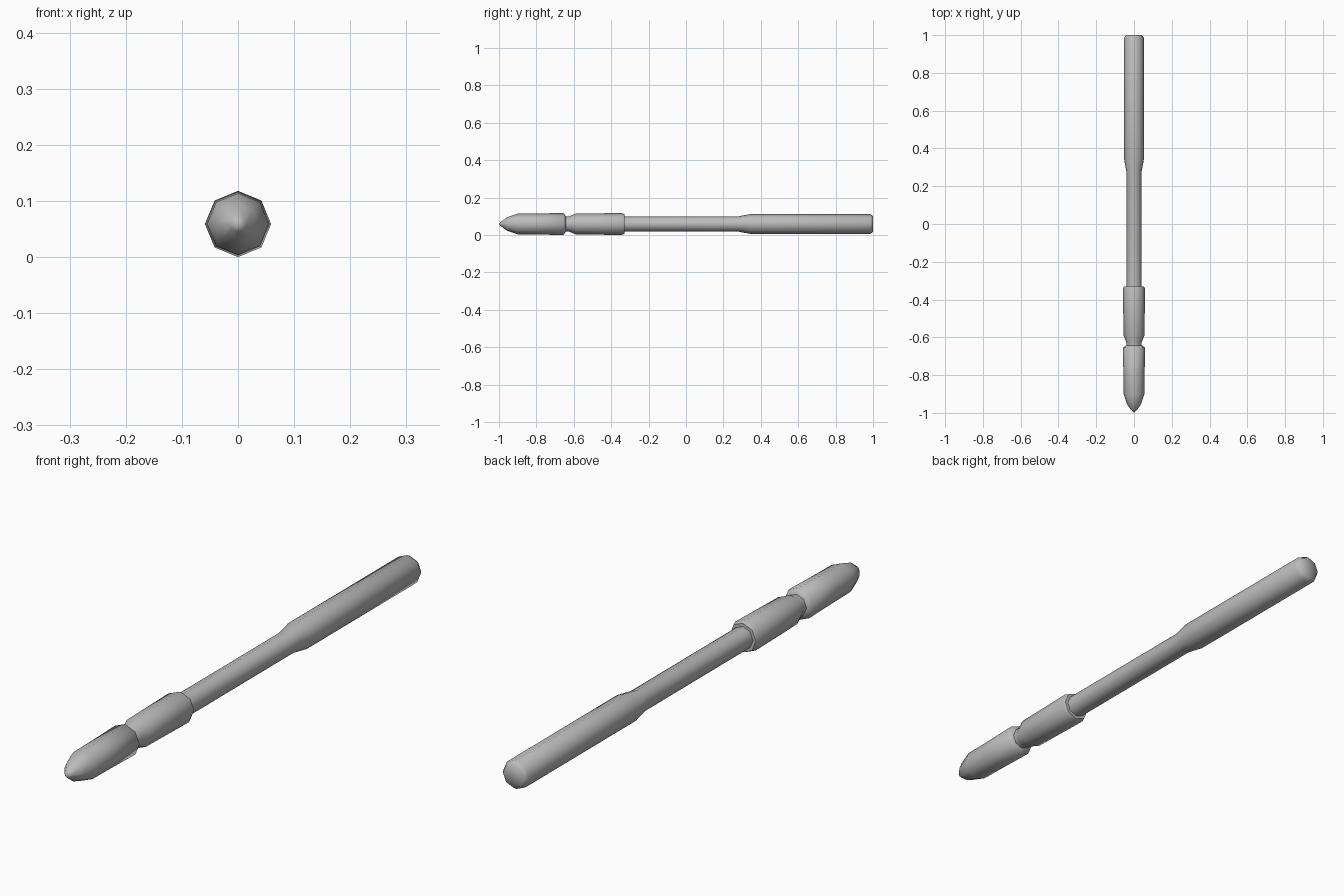
import bpy, bmesh, math

cube = bpy.data.objects.get("Cube")
if cube:
    bpy.data.objects.remove(cube, do_unlink=True)

SIDES = 8
AXIS_Z = 0.059

grey = bpy.data.materials.new("plain grey")
grey.use_nodes = True
colour = (0.5, 0.5, 0.5, 1)
grey.diffuse_color = colour
grey.node_tree.nodes["Principled BSDF"].inputs["Base Color"].default_value = colour


def turned(name, profile):
    """Lathe (y, radius) points around the long axis; zero radius makes a tip."""
    bm = bmesh.new()
    rings = []
    for y, r in profile:
        if r == 0:
            rings.append([bm.verts.new((0, y, AXIS_Z))] * SIDES)
        else:
            angles = [2 * math.pi * i / SIDES for i in range(SIDES)]
            rings.append([bm.verts.new((r * math.cos(a), y, AXIS_Z + r * math.sin(a)))
                          for a in angles])
    for a, b in zip(rings, rings[1:]):
        for i in range(SIDES):
            j = (i + 1) % SIDES
            bm.faces.new(list(dict.fromkeys((a[i], a[j], b[j], b[i]))))
    bmesh.ops.recalc_face_normals(bm, faces=bm.faces)
    mesh = bpy.data.meshes.new(name)
    bm.to_mesh(mesh)
    bm.free()
    mesh.materials.append(grey)
    obj = bpy.data.objects.new(name, mesh)
    bpy.context.collection.objects.link(obj)
    bpy.ops.object.select_all(action='DESELECT')
    obj.select_set(True)
    bpy.context.view_layer.objects.active = obj
    bpy.ops.object.shade_smooth_by_angle(angle=math.radians(60))


# Bullet-shaped nose with a flared rear lip
turned("nose", [(-1, 0), (-0.985, 0.015), (-0.955, 0.037), (-0.90, 0.055),
                (-0.80, 0.056), (-0.655, 0.059), (-0.642, 0.041), (-0.642, 0)])

# Narrow groove and collar behind the nose
turned("collar", [(-0.645, 0), (-0.645, 0.040), (-0.625, 0.041), (-0.59, 0.055),
                  (-0.345, 0.059), (-0.33, 0.053), (-0.33, 0)])

# Thin shaft widening into the grip, with a chamfered end
turned("shaft_and_grip", [(-0.34, 0), (-0.34, 0.041), (0.28, 0.041), (0.345, 0.053),
                          (0.985, 0.053), (1.0, 0.043), (1.0, 0)])
